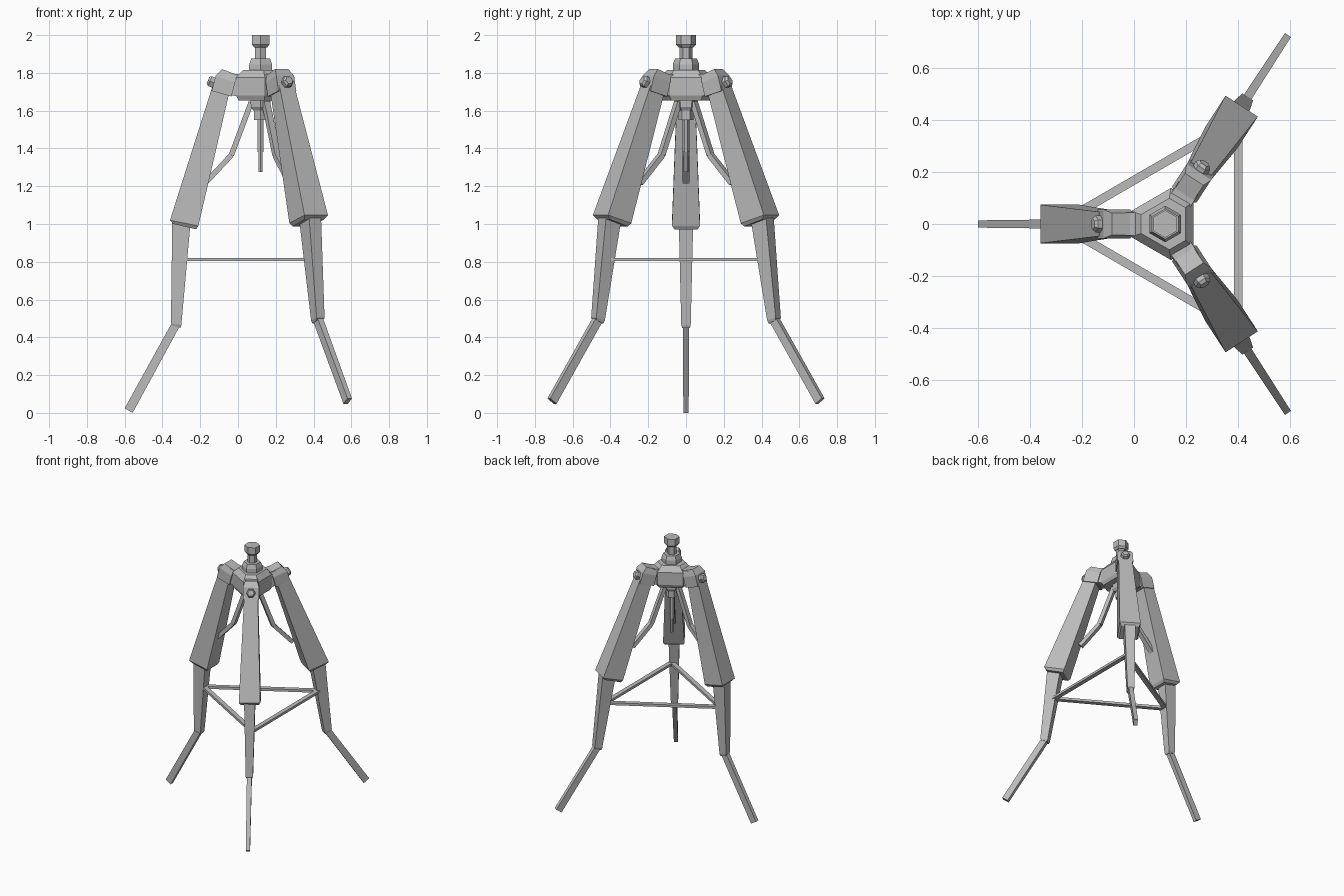
import bpy, bmesh
from math import radians, cos, sin
from mathutils import Matrix, Vector

cube = bpy.data.objects.get("Cube")
if cube:
    bpy.data.objects.remove(cube, do_unlink=True)

grey = bpy.data.materials.new("plain grey")
grey.use_nodes = True
grey.diffuse_color = (0.5, 0.5, 0.5, 1)
grey.node_tree.nodes["Principled BSDF"].inputs["Base Color"].default_value = (0.5, 0.5, 0.5, 1)

CENTRE = Matrix.Translation((0.12, 0, 0))


def loft(name, rings, matrix):
    """Flat-faced solid through a list of matching closed rings."""
    bm = bmesh.new()
    loops = [[bm.verts.new(p) for p in ring] for ring in rings]
    n = len(loops[0])
    for a, b in zip(loops, loops[1:]):
        for i in range(n):
            j = (i + 1) % n
            bm.faces.new((a[i], a[j], b[j], b[i]))
    bm.faces.new(loops[0][::-1])
    bm.faces.new(loops[-1])
    bmesh.ops.recalc_face_normals(bm, faces=bm.faces)
    mesh = bpy.data.meshes.new(name)
    bm.to_mesh(mesh)
    bm.free()
    mesh.materials.append(grey)
    obj = bpy.data.objects.new(name, mesh)
    obj.matrix_world = matrix
    bpy.context.collection.objects.link(obj)
    return obj


def leg_ring(outer, inner, half):
    """Rectangle across a leg, from outer and inner (radius, height) points."""
    (ro, zo), (ri, zi) = outer, inner
    return [(ro, -half, zo), (ro, half, zo), (ri, half, zi), (ri, -half, zi)]


def hex_stack(name, steps, matrix):
    """Six-sided turned part from (radius, height) steps, corners along y."""
    loft(name, [[(r * sin(radians(60 * i)), r * cos(radians(60 * i)), z) for i in range(6)]
                for r, z in steps], matrix)


def bar(name, start, end, width, depth, matrix):
    """Square bar between two points, width sideways and depth upright."""
    a, b = Vector(start), Vector(end)
    along = (b - a).normalized()
    side = along.cross(Vector((0, 0, 1))).normalized() * width / 2
    up = side.cross(along).normalized() * depth / 2
    loft(name, [[p + side + up, p - side + up, p - side - up, p + side - up] for p in (a, b)], matrix)


# Hub: six sides, the short ones facing the legs
def hub_ring(radius, z):
    return [(radius * cos(radians(a + s)), radius * sin(radians(a + s)), z)
            for a in (60, 180, 300) for s in (-21, 21)]


loft("hub", [hub_ring(0.125, 1.655), hub_ring(0.14, 1.68), hub_ring(0.14, 1.775),
             hub_ring(0.1, 1.815)], CENTRE)

# Centre column, above and below the hub
hex_stack("column_flange", [(0.07, 1.79), (0.07, 1.845), (0.058, 1.875)], CENTRE)
hex_stack("column_neck", [(0.034, 1.86), (0.034, 1.95)], CENTRE)
hex_stack("top_nut", [(0.04, 1.935), (0.053, 1.95), (0.053, 2.0)], CENTRE)
hex_stack("lower_collar", [(0.045, 1.6), (0.06, 1.62), (0.062, 1.67)], CENTRE)
hex_stack("lower_nut", [(0.04, 1.55), (0.04, 1.61)], CENTRE)
hex_stack("centre_rod", [(0.018, 1.38), (0.018, 1.56)], CENTRE)
hex_stack("centre_rod_tip", [(0.012, 1.275), (0.012, 1.39)], CENTRE)

# Legs: the two left ones splay a little wider
PIVOT = Vector((0.2, 0, 1.72))
for label, azimuth, splay in (("right", 180, 0), ("back_left", 57, 5), ("front_left", -57, 5)):
    turn = CENTRE @ Matrix.Rotation(radians(azimuth), 4, 'Z')
    tilt = (turn @ Matrix.Translation(PIVOT) @ Matrix.Rotation(radians(-splay), 4, 'Y')
            @ Matrix.Translation(-PIVOT))

    # Arm and clamp holding the top of the leg
    loft(label + "_arm", [leg_ring((0.09, 1.79), (0.09, 1.67), 0.045),
                          leg_ring((0.2, 1.8), (0.2, 1.69), 0.045)], turn)
    loft(label + "_clamp", [leg_ring((0.26, 1.705), (0.155, 1.675), 0.056),
                            leg_ring((0.238, 1.785), (0.135, 1.75), 0.056),
                            leg_ring((0.205, 1.82), (0.125, 1.79), 0.042)], turn)
    knob = turn @ Matrix.Translation((0.24, 0, 1.745)) @ Matrix.Rotation(radians(68), 4, 'Y')
    hex_stack(label + "_knob", [(0.032, -0.02), (0.032, 0.03), (0.022, 0.042)], knob)

    # Three leg sections
    loft(label + "_upper_leg", [
        leg_ring((0.255, 1.73), (0.165, 1.7), 0.047),
        leg_ring((0.48, 1.02), (0.33, 0.99), 0.074),
        leg_ring((0.462, 1.0), (0.342, 0.972), 0.062)], tilt)
    loft(label + "_middle_leg", [
        leg_ring((0.468, 1.02), (0.372, 1.0), 0.038),
        leg_ring((0.475, 0.475), (0.42, 0.465), 0.025),
        leg_ring((0.468, 0.462), (0.425, 0.45), 0.02)], tilt)
    loft(label + "_foot", [
        leg_ring((0.468, 0.48), (0.425, 0.465), 0.017),
        leg_ring((0.72, 0.025), (0.678, 0.0), 0.014)], tilt)

    # Bent brace from the column to the leg
    joints = [(0.05, 0, 1.645), (0.155, 0, 1.365), (0.295, 0, 1.215)]
    for part, a, b in zip(("upper", "lower"), joints, joints[1:]):
        bar(label + "_brace_" + part, a, b, 0.036, 0.028, turn)

# Spreader triangle between the legs
corners = [(-0.29, 0, 0.812), (0.4, -0.4, 0.812), (0.4, 0.4, 0.812)]
for i, side in enumerate(("front", "left", "back")):
    bar(side + "_spreader", corners[i], corners[(i + 1) % 3], 0.033, 0.018, Matrix())
